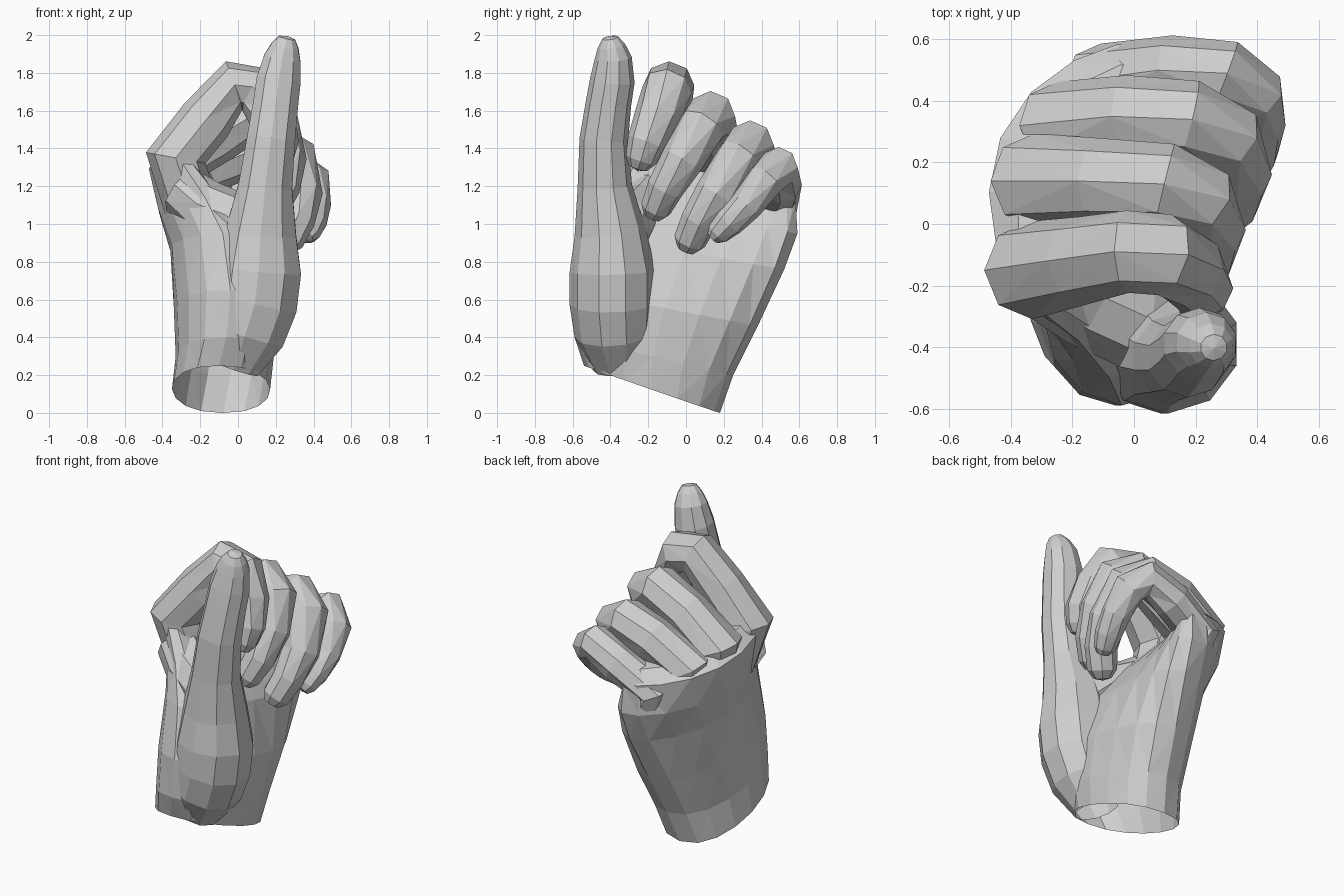
import bpy, bmesh
from math import sin, cos, pi, copysign
from mathutils import Vector

cube = bpy.data.objects.get("Cube")
if cube:
    bpy.data.objects.remove(cube, do_unlink=True)

# one plain clay colour
clay = bpy.data.materials.new("light_grey_clay")
clay.use_nodes = True
clay.diffuse_color = (0.62, 0.62, 0.62, 1)
clay.node_tree.nodes["Principled BSDF"].inputs["Base Color"].default_value = (0.62, 0.62, 0.62, 1)


def loft(name, rings, end_point):
    """Skin a list of rings, close the far end on a point, leave the near end open."""
    bm = bmesh.new()
    loops = [[bm.verts.new(p) for p in ring] for ring in rings]
    n = len(loops[0])
    for a, b in zip(loops, loops[1:]):
        for i in range(n):
            j = (i + 1) % n
            bm.faces.new((a[i], a[j], b[j], b[i]))
    tip = bm.verts.new(end_point)
    for i in range(n):
        bm.faces.new((loops[-1][i], loops[-1][(i + 1) % n], tip))
    bmesh.ops.recalc_face_normals(bm, faces=bm.faces)
    bmesh.ops.triangulate(bm, faces=bm.faces)
    mesh = bpy.data.meshes.new(name)
    bm.to_mesh(mesh)
    bm.free()
    mesh.materials.append(clay)
    obj = bpy.data.objects.new(name, mesh)
    bpy.context.collection.objects.link(obj)
    return obj


def digit(name, path, sides=8, flat=1.0):
    """Tapered tube through (x, y, z, radius) stations with a rounded tip."""
    pts = [Vector(p[:3]) for p in path]
    rad = [p[3] for p in path]
    # extra station that rounds off the tip
    last = (pts[-1] - pts[-2]).normalized()
    pts.append(pts[-1] + last * rad[-1] * 0.6)
    rad.append(rad[-1] * 0.6)
    rings = []
    for i, p in enumerate(pts):
        before = (p - pts[i - 1]).normalized() if i else Vector()
        after = (pts[i + 1] - p).normalized() if i + 1 < len(pts) else Vector()
        t = (before + after).normalized()
        side = Vector((0, 1, 0))
        side = (side - t * side.dot(t)).normalized()
        up = t.cross(side)
        ring = []
        for k in range(sides):
            a = 2 * pi * k / sides
            ring.append(p + (side * cos(a) + up * sin(a) * flat) * rad[i] * 1.03)
        rings.append(ring)
    return loft(name, rings, pts[-1] + last * rad[-1] * 0.25)


# palm: thumb-side point, little-finger-side point, half thickness, arch of the back
palm_stations = [
    ((-.10, -.54, .25), (-.08, .18, .00), .26, .00),
    ((-.06, -.59, .40), (-.04, .25, .20), .26, .02),
    ((-.04, -.59, .65), (.00, .38, .46), .27, .05),
    ((-.08, -.50, .95), (.04, .52, .76), .24, .10),
    ((-.18, -.38, 1.15), (.05, .59, .95), .21, .15),
    ((-.32, -.27, 1.36), (.04, .58, 1.14), .15, .17),
    ((-.30, -.20, 1.43), (.02, .52, 1.22), .09, .13),
]
palm_rings = []
for front, back, thick, arch in palm_stations:
    front, back = Vector(front), Vector(back)
    mid, u = (front + back) / 2, (back - front) / 2
    v = Vector((u.y, -u.x, 0)).normalized()
    ring = []
    for k in range(16):
        a = 2 * pi * k / 16
        s = copysign(abs(sin(a)) ** 0.85, sin(a))
        ring.append(mid + u * cos(a) + v * (s * thick - arch * sin(a) ** 2))
    palm_rings.append(ring)
loft("palm", palm_rings, sum(palm_rings[-1], Vector()) / 16)

# thumb with its fleshy mound
digit("thumb", [
    (-.02, -.36, .24, .13), (.04, -.38, .42, .205), (.09, -.39, .58, .22), (.11, -.39, .75, .22),
    (.12, -.40, .95, .185), (.145, -.43, 1.20, .14), (.175, -.435, 1.45, .125),
    (.20, -.41, 1.64, .117), (.215, -.39, 1.76, .115), (.235, -.385, 1.88, .095),
    (.25, -.395, 1.945, .07),
], sides=10, flat=1.04)

# skin between thumb and first finger
digit("thumb_web", [(-.30, -.18, 1.18, .13), (-.17, -.24, 1.08, .15),
                    (-.02, -.31, 1.02, .15), (.12, -.37, .90, .15)])

# curled fingers
digit("index_finger", [
    (-.25, -.12, 1.10, .14), (-.33, -.15, 1.35, .155), (-.17, -.12, 1.55, .14),
    (-.02, -.09, 1.735, .13), (.10, -.10, 1.71, .13), (.18, -.15, 1.57, .12),
    (.22, -.21, 1.43, .10), (.21, -.24, 1.34, .08),
])
digit("middle_finger", [
    (-.25, .11, 1.08, .14), (-.32, .14, 1.31, .15), (-.11, .14, 1.46, .135),
    (.10, .13, 1.57, .13), (.21, .08, 1.51, .125), (.25, -.02, 1.34, .11),
    (.23, -.11, 1.19, .095), (.18, -.16, 1.08, .08),
])
digit("ring_finger", [
    (-.18, .29, 1.02, .13), (-.24, .32, 1.23, .14), (-.02, .35, 1.35, .13),
    (.18, .34, 1.42, .125), (.30, .28, 1.35, .12), (.335, .16, 1.16, .11),
    (.31, .07, 1.02, .095), (.26, .02, .91, .085),
])
digit("little_finger", [
    (-.02, .43, .90, .12), (-.10, .46, 1.09, .125), (.13, .50, 1.21, .11),
    (.30, .49, 1.30, .105), (.39, .42, 1.23, .10), (.405, .32, 1.10, .085),
    (.39, .23, 1.01, .078), (.37, .17, .95, .062),
])
